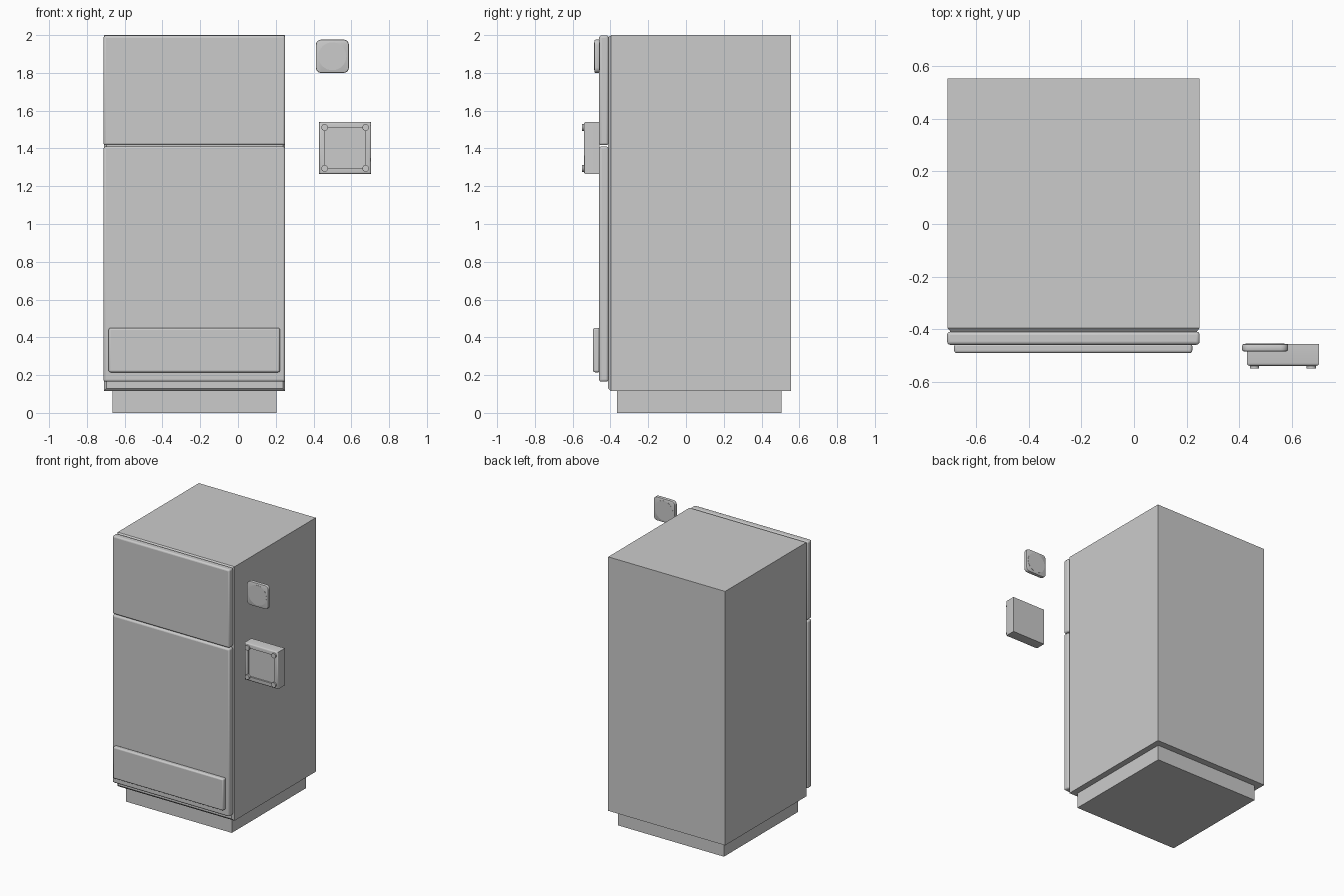
import bpy, bmesh, math

if "Cube" in bpy.data.objects:
    bpy.data.objects.remove(bpy.data.objects["Cube"])


def finish(name, bm):
    mesh = bpy.data.meshes.new(name)
    bm.to_mesh(mesh)
    bm.free()
    ob = bpy.data.objects.new(name, mesh)
    bpy.context.collection.objects.link(ob)
    return ob


def box_bm(x, y, z):
    bm = bmesh.new()
    bmesh.ops.create_cube(bm, size=1)
    for v in bm.verts:
        for i, (lo, hi) in enumerate((x, y, z)):
            v.co[i] = lo if v.co[i] < 0 else hi
    return bm


def smooth(ob):
    bpy.ops.object.select_all(action='DESELECT')
    bpy.context.view_layer.objects.active = ob
    ob.select_set(True)
    bpy.ops.object.shade_smooth_by_angle(angle=math.radians(35))


def box(name, x, y, z, bevel=0):
    ob = finish(name, box_bm(x, y, z))
    if bevel:
        mod = ob.modifiers.new("round", 'BEVEL')
        mod.width, mod.segments = bevel, 3
        smooth(ob)
    return ob


def disc(name, x, z, radius, y0, y1, sides=32):
    bpy.ops.mesh.primitive_cylinder_add(
        vertices=sides, radius=radius, depth=y1 - y0,
        location=(x, (y0 + y1) / 2, z), rotation=(math.pi / 2, 0, 0))
    ob = bpy.context.object
    ob.name = name
    smooth(ob)
    return ob


# Cabinet on its recessed plinth
box("plinth", (-0.665, 0.205), (-0.365, 0.505), (0, 0.12))
box("cabinet", (-0.71, 0.25), (-0.397, 0.555), (0.115, 2.0))

# Doors with tapered seals behind them
for name, z0, z1 in (("freezer_door", 1.417, 1.998), ("fridge_door", 0.165, 1.41)):
    box(name, (-0.712, 0.25), (-0.46, -0.41), (z0, z1), 0.012)
bm = box_bm((-0.71, 0.25), (-0.412, -0.397), (0.115, 2.0))
for v in bm.verts:
    if v.co.y < -0.4:
        v.co.x = -0.697 if v.co.x < 0 else 0.237
        v.co.z = 0.13 if v.co.z < 1 else 1.987
finish("door_seal", bm)

# Lower front panel
box("lower_panel", (-0.685, 0.222), (-0.492, -0.455), (0.215, 0.45), 0.01)

# Small square magnet: upright corners rounded first, then the front rim
bm = box_bm((0.412, 0.587), (-0.485, -0.457), (1.80, 1.976))
corners = [e for e in bm.edges if abs(e.verts[0].co.y - e.verts[1].co.y) > 0.01]
bmesh.ops.bevel(bm, geom=corners, offset=0.028, segments=5, profile=0.5, affect='EDGES')
rims = [e for e in bm.edges if abs(e.verts[0].co.y - e.verts[1].co.y) < 0.001]
bmesh.ops.bevel(bm, geom=rims, offset=0.006, segments=2, profile=0.5, affect='EDGES')
smooth(finish("small_magnet", bm))
disc("small_magnet_face", 0.4995, 1.888, 0.074, -0.486, -0.456)

# Large square magnet: rounded front edges and a recessed square face
bm = box_bm((0.43, 0.705), (-0.54, -0.457), (1.265, 1.54))
rims = [e for e in bm.edges if all(v.co.y < -0.5 for v in e.verts)]
bmesh.ops.bevel(bm, geom=rims, offset=0.01, segments=3, profile=0.5, affect='EDGES')
bm.normal_update()
front = min(bm.faces, key=lambda f: f.calc_center_median().y)
bmesh.ops.inset_region(bm, faces=[front], thickness=0.03)
sunk = bmesh.ops.extrude_face_region(bm, geom=[front])
bmesh.ops.translate(bm, vec=(0, 0.012, 0),
                    verts=[g for g in sunk["geom"] if isinstance(g, bmesh.types.BMVert)])
bmesh.ops.delete(bm, geom=[front], context='FACES_ONLY') if front.is_valid else None
smooth(finish("large_magnet", bm))

# Corner studs
for x in (0.459, 0.676):
    for z in (1.294, 1.511):
        disc("corner_stud", x, z, 0.018, -0.55, -0.535, 24)
